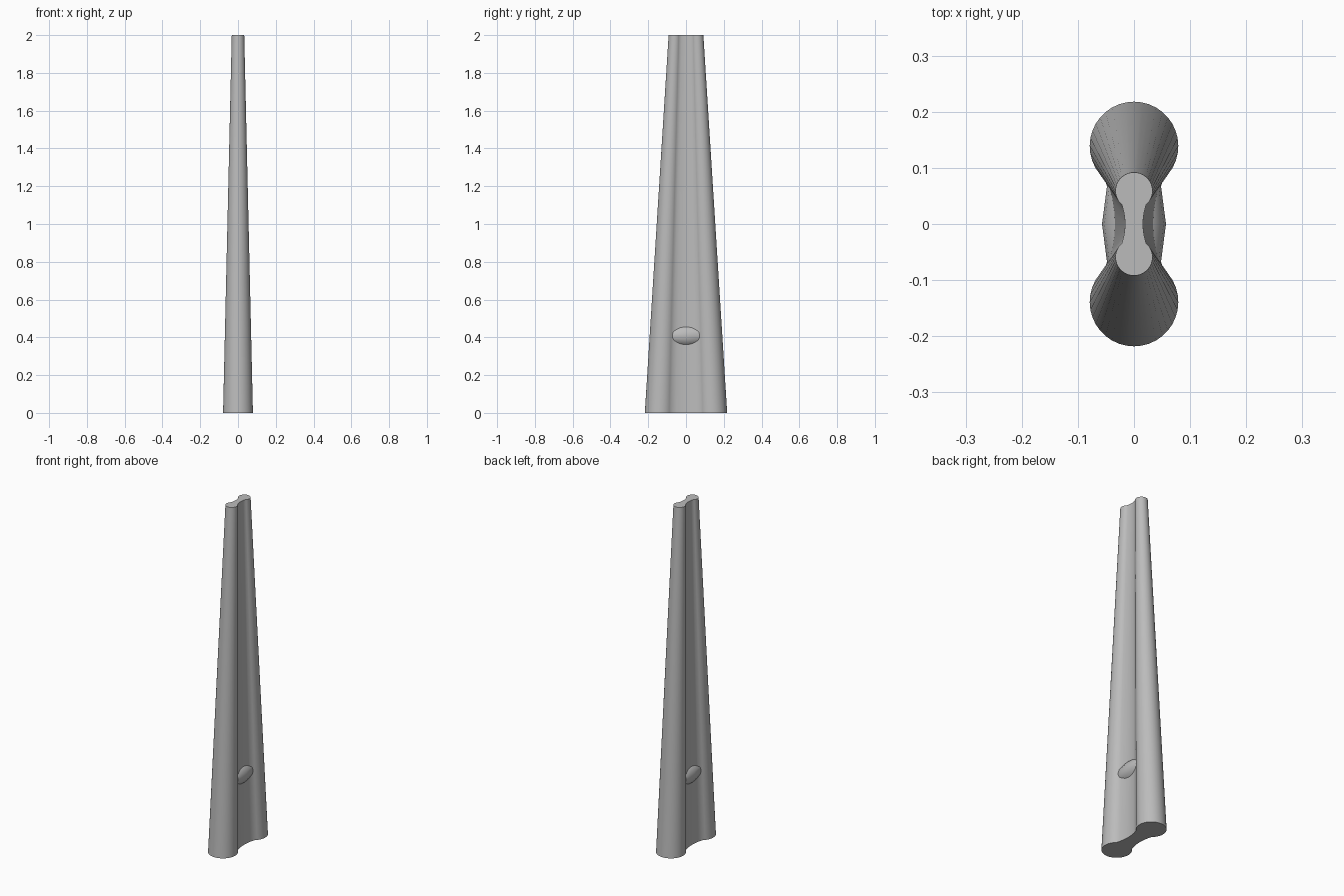
import bpy, bmesh, math

if "Cube" in bpy.data.objects:
    bpy.data.objects.remove(bpy.data.objects["Cube"])

grey = bpy.data.materials.new("plain grey")
grey.diffuse_color = (0.5, 0.5, 0.5, 1)
grey.use_nodes = True
grey.node_tree.nodes["Principled BSDF"].inputs["Base Color"].default_value = grey.diffuse_color


def add_object(name, bm, angle):
    bmesh.ops.recalc_face_normals(bm, faces=bm.faces)
    mesh = bpy.data.meshes.new(name)
    bm.to_mesh(mesh)
    bm.free()
    mesh.materials.append(grey)
    ob = bpy.data.objects.new(name, mesh)
    bpy.context.collection.objects.link(ob)
    bpy.ops.object.select_all(action='DESELECT')
    bpy.context.view_layer.objects.active = ob
    ob.select_set(True)
    bpy.ops.object.shade_smooth_by_angle(angle=math.radians(angle))
    return ob


# Dumbbell cross-section: round lobes at both ends joined by a narrow waist
def section(cy, r, waist):
    start = -math.acos(0.75)              # where the lobe meets the waist
    start = math.asin(-0.76)
    n = 28
    half = []
    for i in range(n + 1):
        a = start + (math.pi - 2 * start) * i / n
        half.append((r * math.cos(a), cy + r * math.sin(a)))
    jx, jy = half[0]
    side = []
    for k in (0.66, 0.33, 0.0, -0.33, -0.66):
        side.append((-(waist + (jx - waist) * k * k), jy * k))
    one = half + side
    return one + [(-x, -y) for x, y in half] + [(-x, -y) for x, y in side]


# Tapered column lofted from base to tip
bm = bmesh.new()
rings = []
for z, cy, r, waist in ((0, 0.139, 0.079, 0.039), (2, 0.059, 0.033, 0.016)):
    rings.append([bm.verts.new((x, y, z)) for x, y in section(cy, r, waist)])
low, high = rings
count = len(low)
for i in range(count):
    j = (i + 1) % count
    bm.faces.new((low[i], low[j], high[j], high[i]))
bm.faces.new(low[::-1])
bm.faces.new(high)
add_object("tapered_column", bm, 30)

# Rounded boss passing through the waist, showing on both sides
bm = bmesh.new()
bmesh.ops.create_uvsphere(bm, u_segments=8, v_segments=8, radius=1)
bmesh.ops.scale(bm, vec=(0.057, 0.18, 0.061), verts=bm.verts)
bmesh.ops.translate(bm, vec=(0, 0, 0.408), verts=bm.verts)
add_object("waist_boss", bm, 60)
